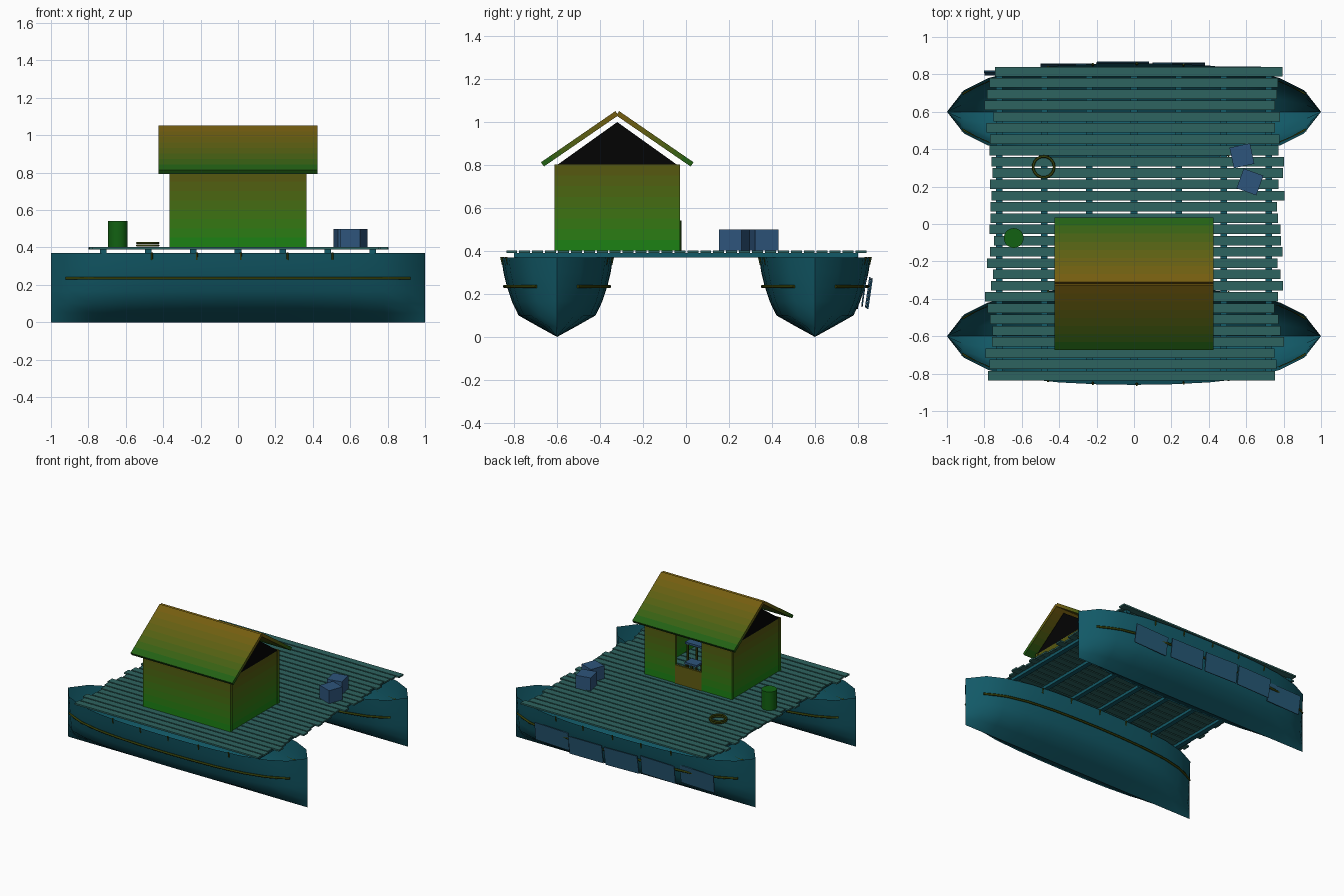
import bpy, bmesh, math, random
from mathutils import Matrix, Vector

if "Cube" in bpy.data.objects:
    bpy.data.objects.remove(bpy.data.objects["Cube"])

random.seed(4)


def mat(name, r, g, b):
    m = bpy.data.materials.new(name)
    m.diffuse_color = (r, g, b, 1)
    m.use_nodes = True
    m.node_tree.nodes["Principled BSDF"].inputs["Base Color"].default_value = m.diffuse_color
    return m


def ramp(name, low, high, n=8):
    return [mat(f"{name}_{i}", *Vector(low).lerp(Vector(high), (i + .5) / n)) for i in range(n)]


TEAL = mat("teal_hull", .006, .10, .135)
WOOD = mat("weathered_deck", .027, .125, .115)
GREEN = mat("barrel_green", .006, .12, .006)
OCHRE = mat("ochre_door", .12, .11, .006)
BLUE = mat("blue_goods", .027, .09, .20)
PANEL = mat("panel_blue", .02, .10, .18)
ROPE = mat("olive_rope", .035, .05, .003)
DARK = mat("dark_gable", .001, .001, .001)
WALL = ramp("wall", (.006, .23, .007), (.10, .09, .005))
ROOF = ramp("roof", (.005, .12, .007), (.19, .11, .005))


def finish(name, bm, m, smooth=None):
    me = bpy.data.meshes.new(name)
    bm.to_mesh(me)
    bm.free()
    ob = bpy.data.objects.new(name, me)
    bpy.context.collection.objects.link(ob)
    for k in (m if isinstance(m, list) else [m]):
        me.materials.append(k)
    if smooth:
        bpy.ops.object.select_all(action='DESELECT')
        ob.select_set(True)
        bpy.context.view_layer.objects.active = ob
        bpy.ops.object.shade_smooth_by_angle(angle=math.radians(smooth))
    return ob


def box(name, loc, size, m, rot=(0, 0, 0), axis=2, flip=1):
    """Box; a list of materials is laid as bands along the given axis."""
    bm = bmesh.new()
    bmesh.ops.create_cube(bm, size=1, matrix=Matrix.Diagonal((*size, 1)))
    if isinstance(m, list):
        no = Vector((0, 0, 0))
        no[axis] = 1
        for i in range(1, len(m)):
            bmesh.ops.bisect_plane(bm, geom=bm.verts[:] + bm.edges[:] + bm.faces[:], dist=1e-6,
                                   plane_co=no * size[axis] * (i / len(m) - .5), plane_no=no)
        for f in bm.faces:
            t = flip * f.calc_center_median()[axis] / size[axis] + .5
            f.material_index = min(len(m) - 1, max(0, int(t * len(m))))
    ob = finish(name, bm, m)
    ob.location, ob.rotation_euler = loc, rot
    return ob


def tube(name, pts, r, m, cyclic=False):
    cu = bpy.data.curves.new(name, 'CURVE')
    cu.dimensions, cu.bevel_depth, cu.bevel_resolution = '3D', r, 1
    cu.use_fill_caps = True
    sp = cu.splines.new('POLY')
    sp.points.add(len(pts) - 1)
    for p, c in zip(sp.points, pts):
        p.co = (*c, 1)
    sp.use_cyclic_u = cyclic
    ob = bpy.data.objects.new(name, cu)
    bpy.context.collection.objects.link(ob)
    cu.materials.append(m)
    return ob


# Hull plan (x, half width) and cross-section (width factor, z)
HALF = [(0, .26), (.2, .257), (.4, .247), (.6, .225), (.78, .18), (.91, .115), (1, 0)]
PLAN = [(-x, w) for x, w in reversed(HALF[1:])] + HALF
SECTION = [(0, 0), (.35, .05), (.69, .10), (.81, .165), (.9, .235), (.96, .30), (1, .37)]


def width(x):
    x = abs(x)
    for (a, wa), (b, wb) in zip(HALF, HALF[1:]):
        if x <= b:
            return wa + (wb - wa) * (x - a) / (b - a)
    return 0


def hull(name, cy):
    bm = bmesh.new()
    prof = [(-f, z) for f, z in reversed(SECTION[1:])] + SECTION
    rows = [[bm.verts.new((x, cy + f * w, z)) for f, z in prof] for x, w in PLAN]
    for a, b in zip(rows, rows[1:]):
        for i in range(len(prof) - 1):
            bm.faces.new((a[i], b[i], b[i + 1], a[i + 1]))
    bmesh.ops.remove_doubles(bm, verts=bm.verts[:], dist=1e-5)
    bmesh.ops.recalc_face_normals(bm, faces=bm.faces[:])
    # open shell: make normals point away from the keel line
    if sum(f.normal.y * (f.calc_center_median().y - cy) for f in bm.faces) < 0:
        bmesh.ops.reverse_faces(bm, faces=bm.faces[:])
    return finish(name, bm, TEAL, 40)


# Two hulls, each with side rails and lashing pegs
for label, cy in (("front", -.6), ("back", .6)):
    hull(label + "_hull", cy)
    for s in (-1, 1):
        xs = [-.92 + 1.84 * i / 24 for i in range(25)]
        tube(label + "_hull_rail", [(x, cy + s * width(x) * .94, .235) for x in xs], .008, ROPE)
        for x in (-.46, -.22, .015, .265, .505):
            y = cy + s * width(x)
            tube(label + "_lashing", [(x, y - s * .008, .335), (x, y, .372)], .006, ROPE)

# Cross beams under the deck
for i in range(7):
    box("cross_beam", (-.72 + .24 * i, 0, .38), (.035, 1.6, .022), TEAL)

# Deck planks with uneven ends
for i in range(28):
    box("deck_plank", (random.uniform(-.025, .025), -.811 + i * .0602, .396),
        (1.55 + random.uniform(-.02, .02), .051, .012), WOOD)

# Cabin walls, with a doorway in the back
F, H = .402, .4
ZC = F + H / 2
box("cabin_front_wall", (0, -.6, ZC), (.72, .02, H), WALL)
for s in (-1, 1):
    box("cabin_side_wall", (s * .35, -.32, ZC), (.02, .56, H), WALL)
    box("cabin_back_wall", (s * .235, -.04, ZC), (.25, .02, H), WALL)
    for y in (-.6, -.04):
        box("corner_post", (s * .355, y, ZC), (.022, .022, H), WALL)
    # Gable triangle
    bm = bmesh.new()
    tri = [bm.verts.new((s * .35 - .01, y, z)) for y, z in ((-.6, .8), (-.04, .8), (-.32, 1.0))]
    r = bmesh.ops.extrude_face_region(bm, geom=[bm.faces.new(tri)])
    bmesh.ops.translate(bm, vec=(.02, 0, 0), verts=[v for v in r['geom'] if isinstance(v, bmesh.types.BMVert)])
    bmesh.ops.recalc_face_normals(bm, faces=bm.faces[:])
    finish("gable", bm, DARK)
    # Roof slab, banded from eave to ridge
    box("roof_slab", (0, -.32 + s * .175, .922), (.85, .42, .024), ROOF,
        (-s * math.radians(34.5), 0, 0), axis=1, flip=-s)
box("half_door", (0, -.032, F + .07), (.22, .014, .14), OCHRE)

# Table and stool inside the cabin
for name, x, y, z, w in (("table", .1, -.32, .6, .17), ("stool", .06, -.18, .51, .1)):
    box(name + "_top", (x, y, z), (w, w * .8, .015), BLUE)
    for sx in (-1, 1):
        for sy in (-1, 1):
            box(name + "_leg", (x + sx * w * .42, y + sy * w * .32, (z + F) / 2), (.012, .012, z - F), ROPE)

# Crates on deck
box("crate_a", (.577, .365, .451), (.112, .112, .098), BLUE, (0, 0, math.radians(12)))
box("crate_b", (.62, .225, .451), (.112, .112, .098), BLUE, (0, 0, math.radians(-20)))

# Barrel
bm = bmesh.new()
bmesh.ops.create_cone(bm, cap_ends=True, segments=20, radius1=.053, radius2=.053, depth=.14,
                      matrix=Matrix.Translation((-.643, -.075, .472)))
finish("barrel", bm, GREEN, 40)

# Coiled rope
for z in (.411, .424):
    tube("rope_coil", [(-.483 + .056 * math.cos(a * math.pi / 12), .305 + .056 * math.sin(a * math.pi / 12), z)
                       for a in range(24)], .007, ROPE, True)

# Hanging panels along the back hull, following its side
for i in range(5):
    x = -.66 + .3 * i
    box("side_panel", (x, .597 + width(x), .205 + random.uniform(-.01, .01)), (.28, .006, .14), PANEL,
        (math.radians(-8), random.uniform(-.04, .04), 0))
